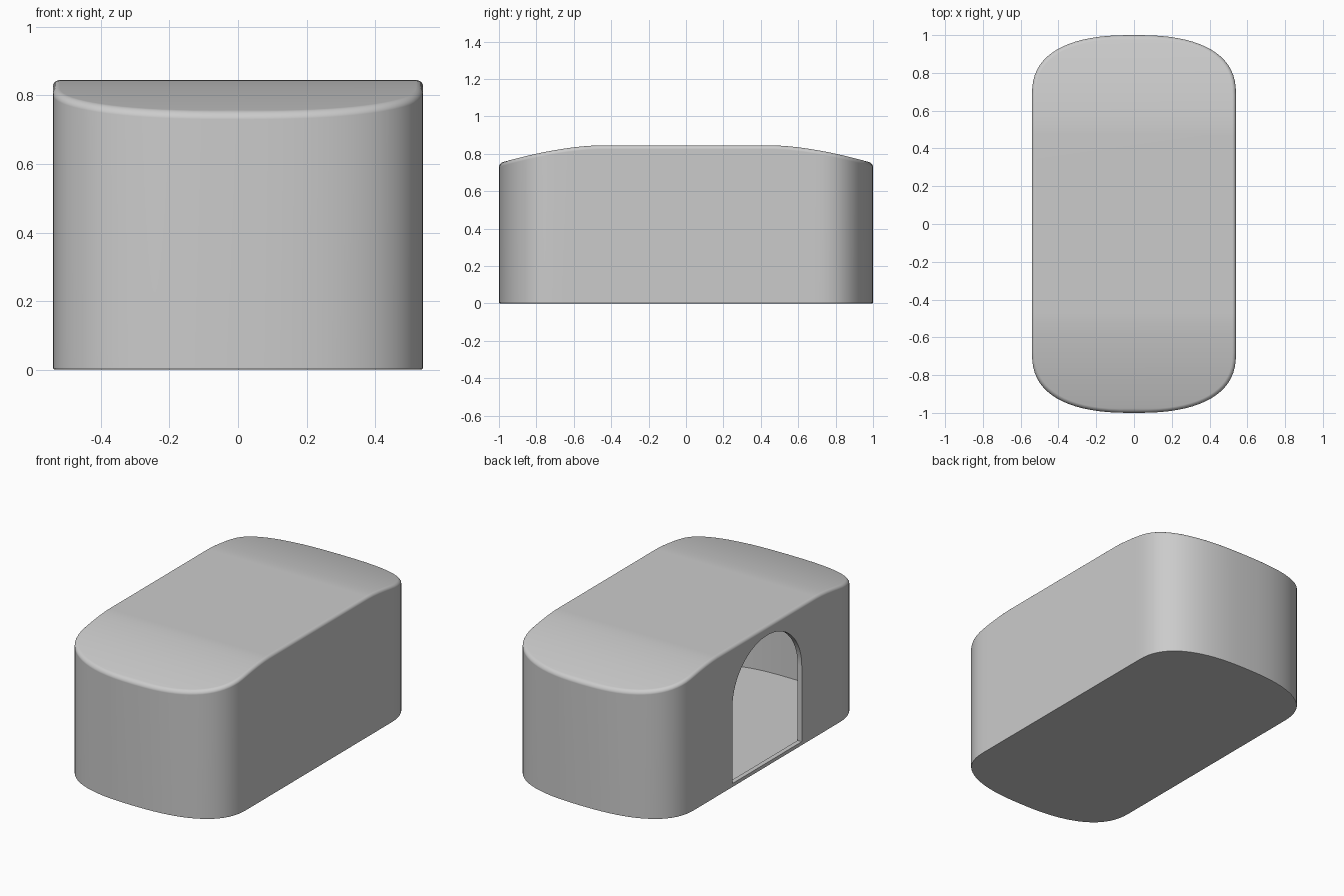
import bpy, bmesh
from math import sin, cos, pi

if "Cube" in bpy.data.objects:
    bpy.data.objects.remove(bpy.data.objects["Cube"])

HALF_W, HALF_L, END_START = 0.54, 1.0, 0.68


def roof(y):
    # flat in the middle, falling gently to both ends
    t = max(0.0, (abs(y) - 0.47) / 0.53)
    return 0.845 - 0.095 * t ** 1.6


def half_outline(inset):
    # right half of the footprint, from the front tip to the back tip
    a, e = HALF_W - inset, HALF_L - END_START - inset
    n = 18
    end = []
    for i in range(n + 1):
        t = pi / 2 * i / n
        end.append((a * max(cos(t), 0.0) ** 0.8 if i < n else 0.0,
                    END_START + e * sin(t) ** 0.8))
    mid = [(a, y) for y in (0.47, 0.52, 0.57, 0.63)]
    back = mid + end
    return [(x, -y) for x, y in reversed(back)] + back


def make_body(name, inset, floor, roof_drop, r_top, r_bottom):
    bm = bmesh.new()
    levels = []
    steps = 5
    if r_bottom:
        for k in range(3):
            t = pi / 2 * k / 2
            levels.append((inset + r_bottom * (1 - sin(t)), floor + r_bottom * (1 - cos(t)), None))
    else:
        levels.append((inset, floor, None))
    if r_top:
        for k in range(steps + 1):
            t = pi / 2 * k / steps
            levels.append((inset + r_top * (1 - cos(t)), None, roof_drop + r_top * (1 - sin(t))))
    else:
        levels.append((inset, None, roof_drop))

    rings = []
    for d, z, drop in levels:
        right = half_outline(d)
        pts = right + [(-x, y) for x, y in reversed(right[1:-1])]
        rings.append([bm.verts.new((x, y, z if drop is None else roof(y) - drop)) for x, y in pts])
    count, half = len(rings[0]), len(half_outline(0))
    # walls
    for lo, hi in zip(rings, rings[1:]):
        for i in range(count):
            j = (i + 1) % count
            bm.faces.new((lo[i], lo[j], hi[j], hi[i]))
    # roof in strips across the width, flat floor
    top = rings[-1]
    for i in range(half - 1):
        quad = [top[i], top[i + 1], top[(count - i - 1) % count], top[(count - i) % count]]
        bm.faces.new(list(dict.fromkeys(quad)))
    bm.faces.new(list(reversed(rings[0])))
    bmesh.ops.recalc_face_normals(bm, faces=bm.faces)
    return finish(bm, name)


def finish(bm, name):
    mesh = bpy.data.meshes.new(name)
    bm.to_mesh(mesh)
    bm.free()
    ob = bpy.data.objects.new(name, mesh)
    bpy.context.collection.objects.link(ob)
    return ob


def make_arch(name, half, sill, spring, rise):
    # arched prism through the left wall
    bm = bmesh.new()
    pts = [(-half, sill), (half, sill)]
    pts += [(half * cos(pi * i / 32), spring + rise * sin(pi * i / 32)) for i in range(33)]
    face = bm.faces.new([bm.verts.new((-0.7, y, z)) for y, z in pts])
    out = bmesh.ops.extrude_face_region(bm, geom=[face])
    verts = [g for g in out["geom"] if isinstance(g, bmesh.types.BMVert)]
    bmesh.ops.translate(bm, verts=verts, vec=(0.4, 0, 0))
    bmesh.ops.recalc_face_normals(bm, faces=bm.faces)
    return finish(bm, name)


# hollow shell with an arched doorway
shell = make_body("shell", 0.0, 0.0, 0.0, 0.02, 0.006)
cavity = make_body("cavity_cutter", 0.028, 0.02, 0.028, 0.0, 0.0)
doorway = make_arch("doorway_cutter", 0.33, 0.024, 0.48, 0.31)

bpy.context.view_layer.objects.active = shell
shell.select_set(True)
for cutter in (cavity, doorway):
    cutter.hide_render = True
    mod = shell.modifiers.new("cut", 'BOOLEAN')
    mod.operation, mod.solver, mod.object = 'DIFFERENCE', 'EXACT', cutter
    bpy.ops.object.modifier_apply(modifier=mod.name)
    bpy.data.objects.remove(cutter)

# smooth shading with crisp door and interior edges
bpy.ops.object.shade_smooth_by_angle(angle=0.6)
weighted = shell.modifiers.new("weighted_normals", 'WEIGHTED_NORMAL')
weighted.keep_sharp = True
